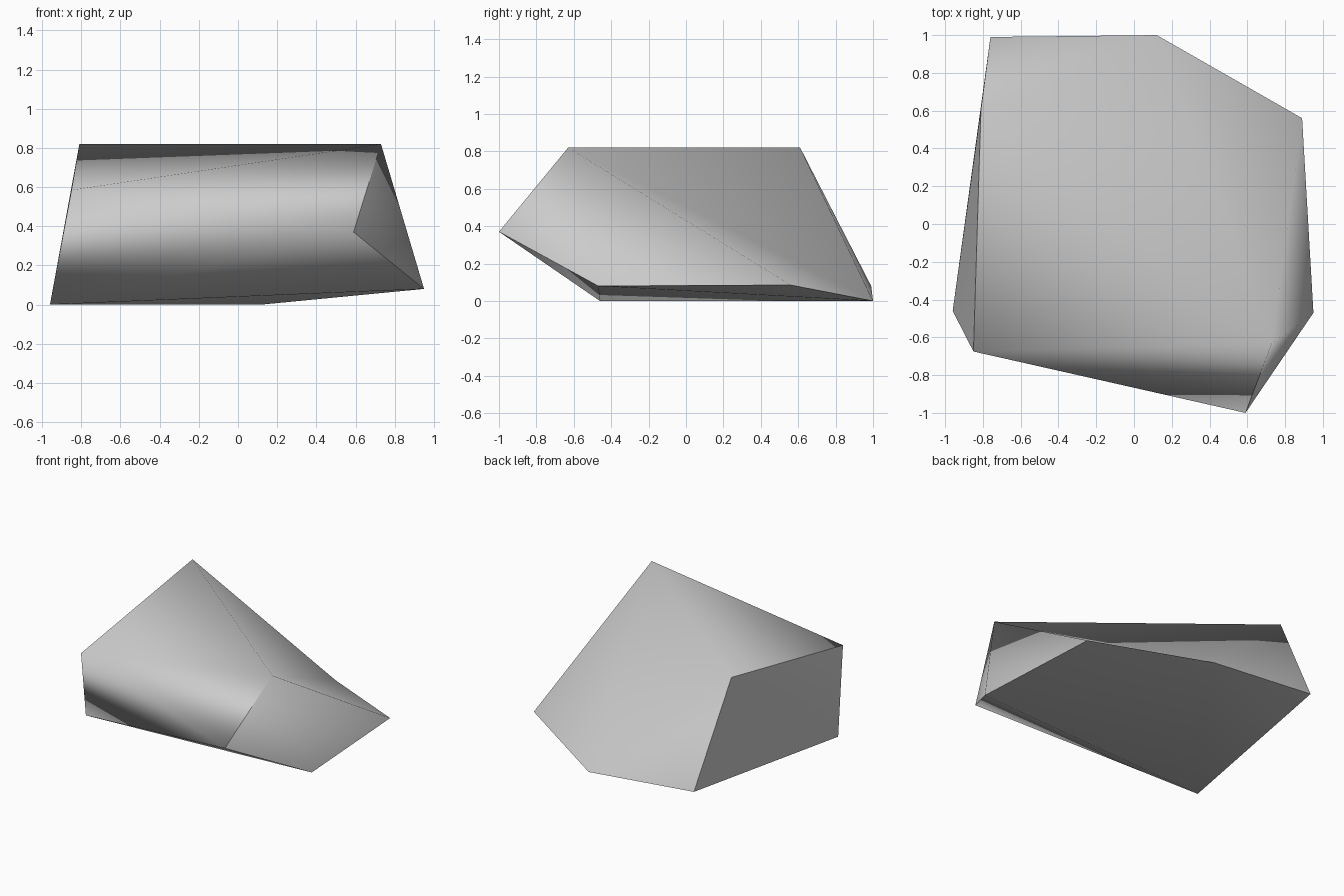
import bpy, bmesh, math

old = bpy.data.objects.get("Cube")
if old:
    bpy.data.objects.remove(old, do_unlink=True)

# Stone colour
stone = bpy.data.materials.new("stone_grey")
stone.use_nodes = True
colour = (0.6, 0.6, 0.6, 1.0)
stone.diffuse_color = colour
stone.node_tree.nodes["Principled BSDF"].inputs["Base Color"].default_value = colour

# Corners of the chipped stone: a-c and f are the upper rim, the rest the base
corners = {
    "f": (-0.81, 0.61, 0.82), "b": (0.73, -0.63, 0.82),
    "a": (-0.85, -0.675, 0.585), "c": (0.59, -1.0, 0.37),
    "g": (-0.96, -0.46, 0.0), "d": (0.95, -0.47, 0.08),
    "e": (0.89, 0.56, 0.085), "h": (0.12, 1.0, 0.0), "i": (-0.76, 0.99, 0.08),
}

# Facets, each listed by its corners
facets = [
    "abf",                  # top
    "fbh", "beh", "fhi",    # sloping back, with a shallow valley
    "acb", "agc", "gdc",    # rounded front
    "bcd", "bde",           # right cut
    "fag", "fgi",           # left cut
    "gih", "ghd", "dhe",    # underside, lowest along the line g-h
]
bm = bmesh.new()
verts = {name: bm.verts.new(co) for name, co in corners.items()}
for facet in facets:
    bm.faces.new([verts[name] for name in facet])
bmesh.ops.recalc_face_normals(bm, faces=bm.faces)

mesh = bpy.data.meshes.new("rock")
bm.to_mesh(mesh)
bm.free()
mesh.materials.append(stone)
rock = bpy.data.objects.new("rock", mesh)
bpy.context.collection.objects.link(rock)

# Soft bends between shallow facets, crisp edges around the cuts
bpy.ops.object.select_all(action="DESELECT")
rock.select_set(True)
bpy.context.view_layer.objects.active = rock
bpy.ops.object.shade_smooth_by_angle(angle=math.radians(63))

# Let the large facets lead the shading
weighted = rock.modifiers.new("weighted_shading", "WEIGHTED_NORMAL")
weighted.mode = "FACE_AREA"
weighted.keep_sharp = True
